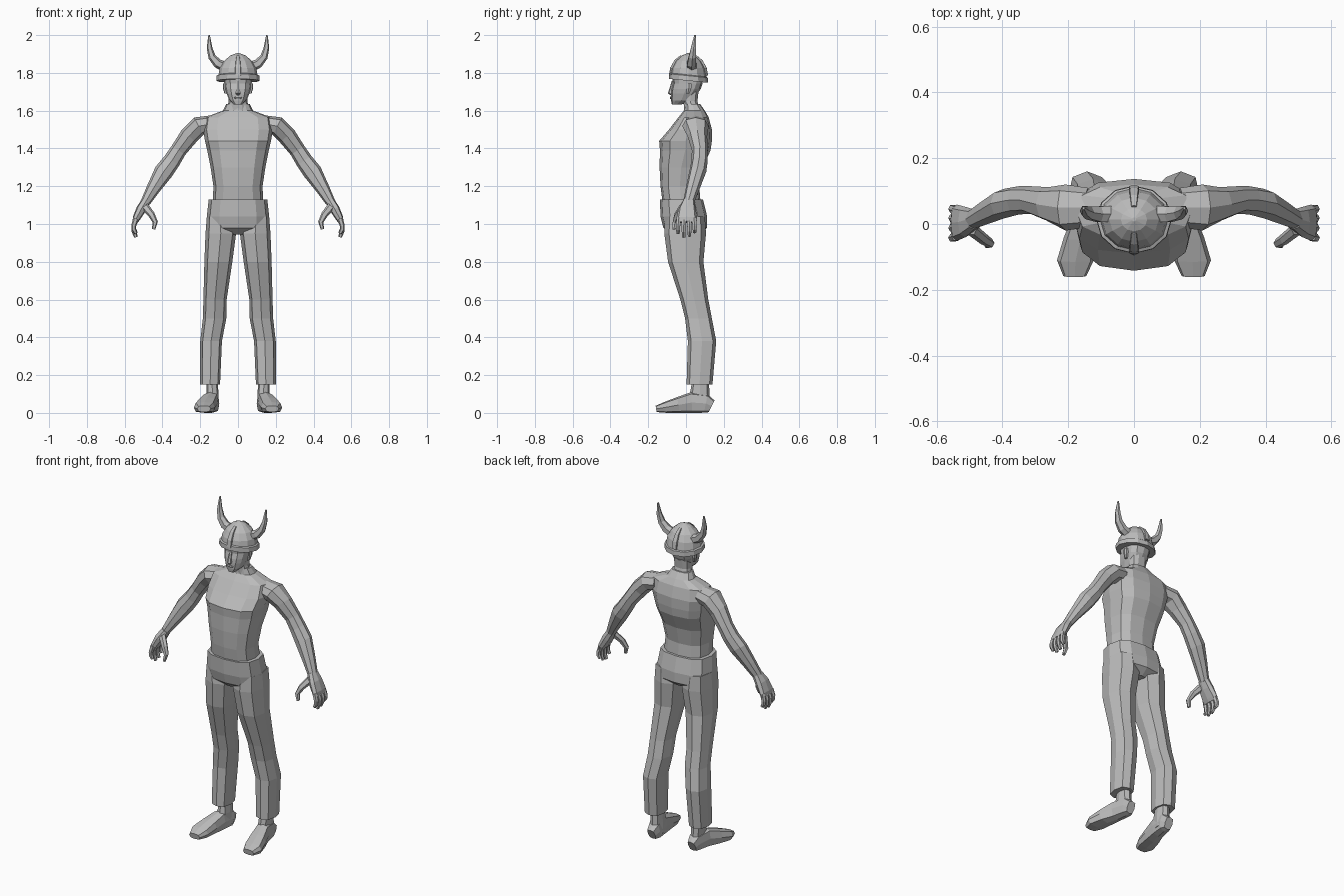
import bpy, bmesh, math
from mathutils import Vector

grey = bpy.data.materials.new("plain grey")
grey.diffuse_color = (0.5, 0.5, 0.5, 1)


def loft(name, rings, mirror=False):
    """Skin a list of equal-length point rings, capped at both ends."""
    bm = bmesh.new()
    rows = [[bm.verts.new(p) for p in r] for r in rings]
    n = len(rows[0])
    for a, b in zip(rows, rows[1:]):
        for i in range(n):
            j = (i + 1) % n
            bm.faces.new((a[i], a[j], b[j], b[i]))
    bm.faces.new(rows[0][::-1])
    bm.faces.new(rows[-1])
    bmesh.ops.recalc_face_normals(bm, faces=bm.faces)
    me = bpy.data.meshes.new(name)
    bm.to_mesh(me)
    bm.free()
    me.materials.append(grey)
    ob = bpy.data.objects.new(name, me)
    bpy.context.collection.objects.link(ob)
    if mirror:
        ob.modifiers.new("mirror", 'MIRROR').use_mirror_merge = False
    return ob


def ring(c, u, v, n, p):
    """Superellipse ring with half axes u and v; p below 1 is squarer."""
    pts = []
    for i in range(n):
        t = 2 * math.pi * i / n
        cs, sn = round(math.cos(t), 6), round(math.sin(t), 6)
        pts.append(c + u * math.copysign(abs(cs) ** p, cs) + v * math.copysign(abs(sn) ** p, sn))
    return pts


def column(name, rows, n=12, p=0.8, mirror=False, tilt=0.0):
    """Upright form from rows of (z, x0, x1, y0, y1)."""
    rings = []
    for z, x0, x1, y0, y1 in rows:
        hy = (y1 - y0) / 2
        rings.append(ring(Vector(((x0 + x1) / 2, (y0 + y1) / 2, z)), Vector(((x1 - x0) / 2, 0, 0)),
                          Vector((0, hy, -tilt * hy)), n, p))
    return loft(name, rings, mirror)


def sym(rows):
    """Rows of (z, half width, y0, y1), centred on x = 0."""
    return [(z, -h, h, y0, y1) for z, h, y0, y1 in rows]


def tube(name, rows, side=(0, 1, 0), n=8, p=0.9, mirror=True):
    """Form along a path: rows of (x, y, z, thickness radius, side radius)."""
    pts = [Vector(r[:3]) for r in rows]
    s = Vector(side)
    rings = []
    for i, r in enumerate(rows):
        t = pts[min(i + 1, len(pts) - 1)] - pts[max(i - 1, 0)]
        u = t.cross(s).normalized()
        rings.append(ring(pts[i], u * r[3], s * r[4], n, p))
    return loft(name, rings, mirror)


# Shirt with deep chest and collar
column("shirt", sym([
    (1.08, .135, -.12, .08), (1.20, .13, -.135, .07), (1.30, .145, -.14, .09),
    (1.39, .163, -.138, .13), (1.44, .175, -.142, .137), (1.50, .185, -.09, .137),
    (1.565, .175, -.04, .12), (1.60, .08, -.012, .10), (1.635, .062, -.008, .075)]), p=.75)

# Trousers: hips and legs
column("hips", sym([
    (1.13, .155, -.138, .09), (1.04, .165, -.135, .112), (.98, .165, -.12, .112),
    (.945, .06, -.08, .07)]), p=.75)
column("trouser_leg", [
    (1.04, .03, .165, -.11, .10), (.95, .01, .172, -.115, .106), (.80, .03, .178, -.095, .092),
    (.60, .06, .183, -.03, .118), (.50, .062, .186, -.005, .137), (.38, .085, .20, .01, .16),
    (.15, .095, .20, .003, .14)], n=8, p=.75, mirror=True)

# Feet
column("ankle", [(.03, .10, .17, .03, .13), (.10, .103, .168, .02, .125),
                 (.18, .108, .167, .035, .12)], n=8, mirror=True)
tube("foot", [
    (.135, .135, .035, .035, .025), (.135, .105, .05, .05, .036), (.145, .03, .055, .055, .04),
    (.163, -.04, .042, .042, .05), (.178, -.11, .029, .029, .056), (.18, -.158, .021, .017, .035)],
    side=(1, 0, 0), p=.6)

# Arms
tube("arm", [
    (.14, .05, 1.53, .045, .06), (.208, .05, 1.518, .052, .07), (.26, .06, 1.465, .05, .052),
    (.315, .073, 1.39, .043, .042), (.35, .072, 1.335, .046, .043), (.395, .062, 1.275, .05, .045),
    (.45, .035, 1.185, .036, .037), (.49, .014, 1.115, .026, .03)])

# Hands: palm, thumb and four fingers
tube("palm", [(.485, .014, 1.125, .024, .03), (.512, .006, 1.08, .026, .046),
              (.538, .004, 1.03, .02, .055), (.545, .004, 1.01, .014, .052)], p=.7)
tube("thumb", [(.495, -.015, 1.095, .022, .02), (.458, -.045, 1.05, .018, .018),
               (.438, -.058, 1.01, .014, .014), (.447, -.064, .972, .009, .01)], n=6)
for k, (y, tip) in enumerate([(-.042, .95), (-.012, .93), (.018, .935), (.046, .955)]):
    tube("finger_%d" % (k + 1), [
        (.540, y * .9, 1.03, .015, .014), (.552, y, .99, .013, .013),
        (.551, y, (.99 + tip) / 2, .012, .012), (.540, y, tip, .009, .009)], n=6)

# Neck and head
column("neck", sym([(1.59, .06, -.01, .08), (1.65, .05, -.015, .062),
                    (1.72, .052, -.02, .07)]), n=10)
column("head", sym([
    (1.632, .022, -.075, -.025), (1.655, .046, -.079, .03), (1.69, .06, -.08, .06),
    (1.715, .067, -.078, .078), (1.745, .071, -.07, .088), (1.785, .075, -.075, .09)]), p=.8)
tube("nose", [(0, -.068, 1.755, .008, .008), (0, -.078, 1.715, .01, .011),
              (0, -.082, 1.694, .014, .015), (0, -.076, 1.686, .008, .01)],
     side=(1, 0, 0), n=6, mirror=False)
column("lips", sym([(1.662, .014, -.083, -.06), (1.669, .024, -.086, -.06),
                    (1.676, .012, -.084, -.06)]), n=8)
column("ear", [(1.69, .058, .072, .0, .02), (1.72, .06, .08, .0, .03),
               (1.745, .06, .08, .0, .03)], n=6, mirror=True)

# Helmet: brim band, dome and ridges
column("helmet_brim", sym([
    (1.758, .115, -.09, .117), (1.785, .113, -.089, .115), (1.79, .102, -.08, .106)]),
    p=1, tilt=.1)
column("helmet_dome", sym([
    (1.78, .105, -.083, .109), (1.825, .097, -.074, .10), (1.862, .075, -.054, .08),
    (1.892, .04, -.022, .048), (1.905, .006, .008, .02)]), p=1)
for name, s in (("front_ridge", -1), ("back_ridge", 1)):
    tube(name, [(0, .013 + s * .098, 1.785, .006, .015), (0, .013 + s * .09, 1.825, .007, .015),
                (0, .013 + s * .07, 1.863, .006, .012), (0, .013 + s * .04, 1.89, .004, .008)],
         side=(1, 0, 0), n=8, p=.4, mirror=False)

# Horns
tube("horn", [(.075, .03, 1.835, .027, .028), (.108, .03, 1.85, .025, .027),
              (.138, .034, 1.885, .02, .022), (.15, .04, 1.93, .015, .016),
              (.152, .044, 1.965, .01, .011), (.153, .048, 2.0, .004, .005)], n=6)
